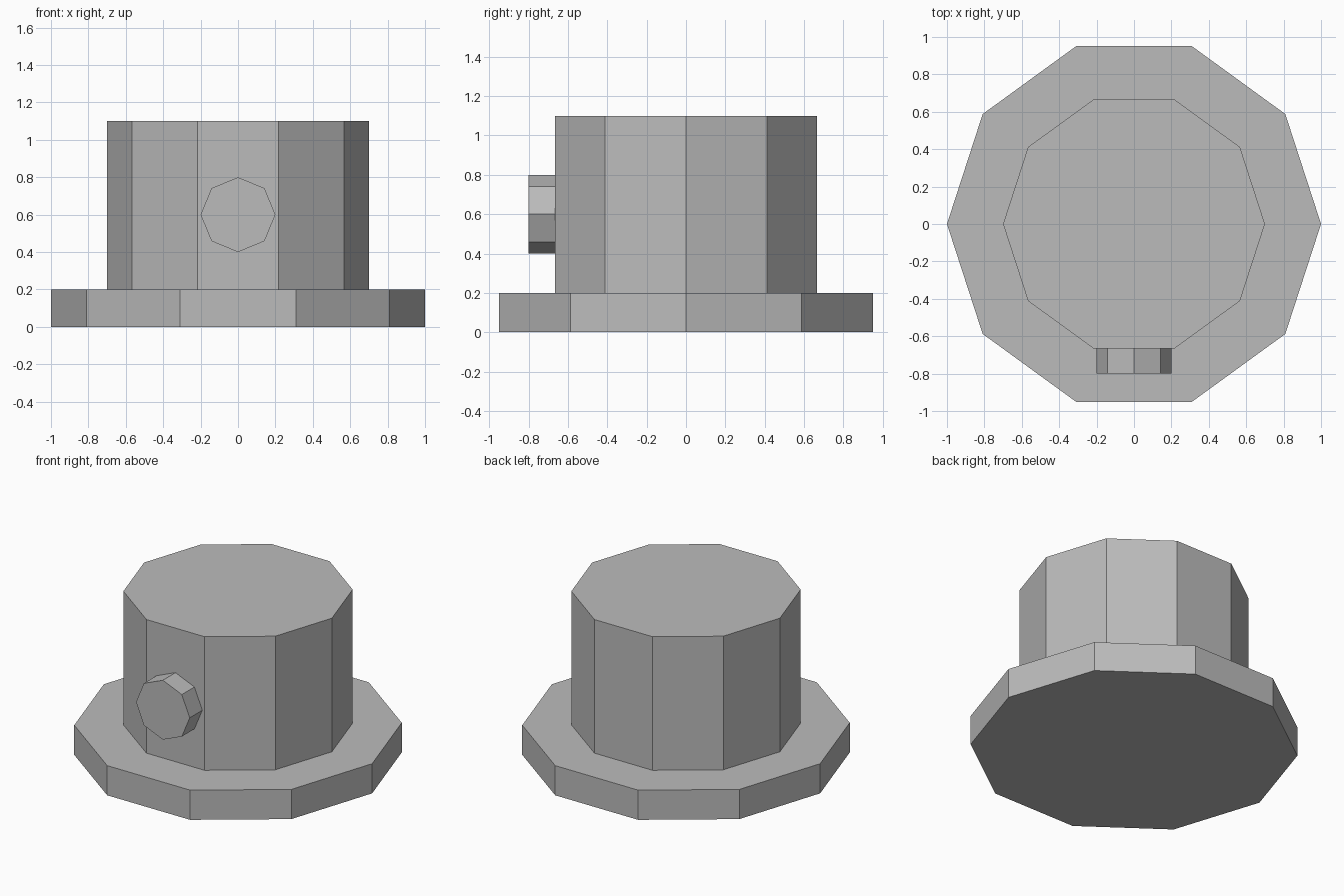
import bpy
from math import pi

cube = bpy.data.objects.get("Cube")
if cube:
    bpy.data.objects.remove(cube, do_unlink=True)

# Single plain grey
GREY = (0.5, 0.5, 0.5, 1.0)
grey = bpy.data.materials.new("plain grey")
grey.use_nodes = True
grey.diffuse_color = GREY
grey.node_tree.nodes["Principled BSDF"].inputs["Base Color"].default_value = GREY


def prism(name, sides, radius, depth, location, rotation):
    """Flat-sided prism with capped ends."""
    bpy.ops.mesh.primitive_cylinder_add(
        vertices=sides, radius=radius, depth=depth,
        location=location, rotation=rotation)
    obj = bpy.context.object
    obj.name = name
    obj.data.materials.append(grey)
    return obj


# Ten-sided base and drum, corners pointing along x
prism("base_flange", 10, 1.0, 0.2, (0, 0, 0.1), (0, 0, pi / 2))
prism("drum_body", 10, 0.7, 0.9, (0, 0, 0.65), (0, 0, pi / 2))

# Eight-sided knob on the front, sunk slightly into the drum
prism("front_knob", 8, 0.2, 0.2, (0, -0.7, 0.6), (pi / 2, 0, 0))
